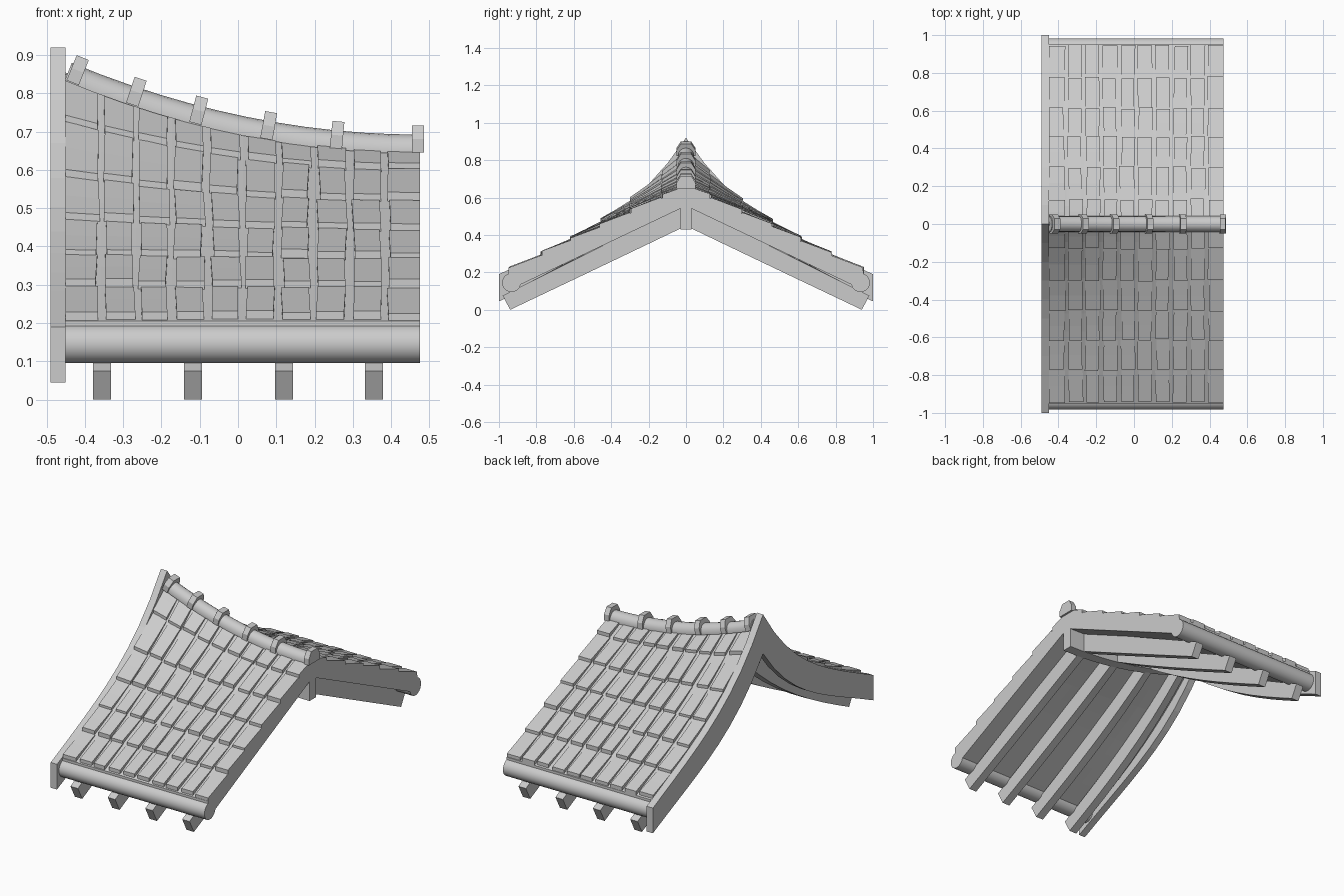
import bpy, bmesh, math, random

if "Cube" in bpy.data.objects:
    bpy.data.objects.remove(bpy.data.objects["Cube"])
random.seed(4)
X0, X1 = -0.45, 0.475


def rise(x):
    # upward sweep of the ridge towards the left end
    return 0.19 * ((X1 - x) / 0.925) ** 2


def warp(x, y, h):
    # roof surface: straight pitch plus the sweep, h is height above it
    return (x, y, 0.665 - 0.475 * y + rise(x) * (1 - y) ** 3 + h)


def loft(bm, rings):
    vs = [[bm.verts.new(p) for p in r] for r in rings]
    n = len(vs[0])
    for a, b in zip(vs, vs[1:]):
        for i in range(n):
            j = (i + 1) % n
            bm.faces.new((a[i], a[j], b[j], b[i]))
    bm.faces.new(vs[0])
    bm.faces.new(vs[-1])


def finish(bm, name, mirror=False, smooth=False):
    bmesh.ops.recalc_face_normals(bm, faces=bm.faces)
    me = bpy.data.meshes.new(name)
    bm.to_mesh(me)
    bm.free()
    ob = bpy.data.objects.new(name, me)
    bpy.context.collection.objects.link(ob)
    if mirror:
        m = ob.modifiers.new("mirror", 'MIRROR')
        m.use_axis = (False, True, False)
        m.use_mirror_merge = False
    if smooth:
        bpy.ops.object.select_all(action='DESELECT')
        bpy.context.view_layer.objects.active = ob
        ob.select_set(True)
        bpy.ops.object.shade_smooth_by_angle(angle=math.radians(35))
    return ob


def steps(a, b, n):
    return [a + (b - a) * i / n for i in range(n + 1)]


# roof deck under the tiles
bm = bmesh.new()
xs = steps(X0, X1, 10)
loft(bm, [[warp(x, y, -0.008) for x in xs] + [warp(x, y, -0.11) for x in reversed(xs)]
          for y in steps(0, 0.95, 10)])
finish(bm, "roof_deck", True)


# tiles, slightly irregular, each row lapping over the one below
def tiles(name, side):
    bm = bmesh.new()
    rows = [0.0, 0.13, 0.30, 0.46, 0.615, 0.775, 0.945]
    pitch = (X1 - X0) / 10
    j = lambda a: random.uniform(-a, a)
    for ya, yb in zip(rows, rows[1:]):
        for c in range(10):
            xa = X0 + c * pitch + (0 if c == 0 else 0.01 + j(0.004))
            xb = X0 + (c + 1) * pitch - (0 if c == 9 else 0.01 + j(0.004))
            lift, skew, low = j(0.003), j(0.005), yb + j(0.006)
            rings = []
            for t in (0, 0.5, 1):
                y = ya + (low - ya) * t
                s = skew * t
                l, r = (xa + s * (c > 0), xb + s * (c < 9))
                h = -0.003 + 0.016 * t + lift
                ring = [warp(l, y, h), warp(r, y, h), warp(r, y, -0.02), warp(l, y, -0.02)]
                rings.append([(p[0], p[1] * side, p[2]) for p in ring])
            loft(bm, rings)
    finish(bm, name)


tiles("front_tiles", -1)
tiles("back_tiles", 1)

# round eave rolls
bm = bmesh.new()
loft(bm, [[(x, 0.933 + 0.05 * math.cos(a), 0.145 + 0.05 * math.sin(a))
           for a in [math.tau * k / 24 for k in range(24)]] for x in (X0, X1)])
finish(bm, "eave_rolls", True, True)

# rafters with square-cut feet
for i, x in enumerate((-0.355, -0.118, 0.12, 0.355)):
    l, r = x - 0.0235, x + 0.0235
    bm = bmesh.new()
    loft(bm, [[warp(l, y + 0.04 * t, -0.1 - 0.0245 * t), warp(r, y + 0.04 * t, -0.1 - 0.0245 * t),
               warp(r, y, -0.2185), warp(l, y, -0.2185)]
              for t, y in [(k / 8, 0.94 * k / 8) for k in range(9)]])
    finish(bm, "rafter_pair_%d" % (i + 1), True)

# ridge beam following the sweep
bm = bmesh.new()
loft(bm, [[(x, y, z + rise(x)) for y, z in ((-0.03, 0.43), (0.03, 0.43), (0.03, 0.62), (-0.03, 0.62))]
          for x in xs])
finish(bm, "ridge_beam")

# gable board at the high end
bm = bmesh.new()
ys = steps(-1, 1, 20)
top = [(y, 0.19 + 0.465 * (1 - abs(y)) + 0.265 * (1 - abs(y)) ** 4) for y in ys]
low = [(y, z - 0.145 - 0.08 * (1 - abs(y)) ** 2) for y, z in top]
loft(bm, [[(x, y, z) for y, z in top + low[::-1]] for x in (-0.49, X0)])
finish(bm, "gable_board")


# ridge cap and its raised bands, swept square to the ridge
def cap_ring(x, prof):
    ang = math.atan2(rise(x + 0.01) - rise(x - 0.01), 0.02)
    return [(x - math.sin(ang) * h, y, 0.65 + rise(x) + math.cos(ang) * h) for y, h in prof]


def arch(w, h):
    return [(w * math.cos(a), h * math.sin(a)) for a in steps(0, math.pi, 8)] + [(-w, -0.008), (w, -0.008)]


bm = bmesh.new()
loft(bm, [cap_ring(x, arch(0.042, 0.042)) for x in steps(X0, 0.475, 12)])
finish(bm, "ridge_cap", smooth=True)

band = [(-0.05, -0.005), (-0.05, 0.03), (-0.028, 0.066), (0.028, 0.066), (0.05, 0.03), (0.05, -0.005)]
bm = bmesh.new()
for x in (-0.43, -0.275, -0.11, 0.075, 0.256, 0.47):
    loft(bm, [cap_ring(x - 0.016, band), cap_ring(x + 0.016, band)])
finish(bm, "ridge_bands")
